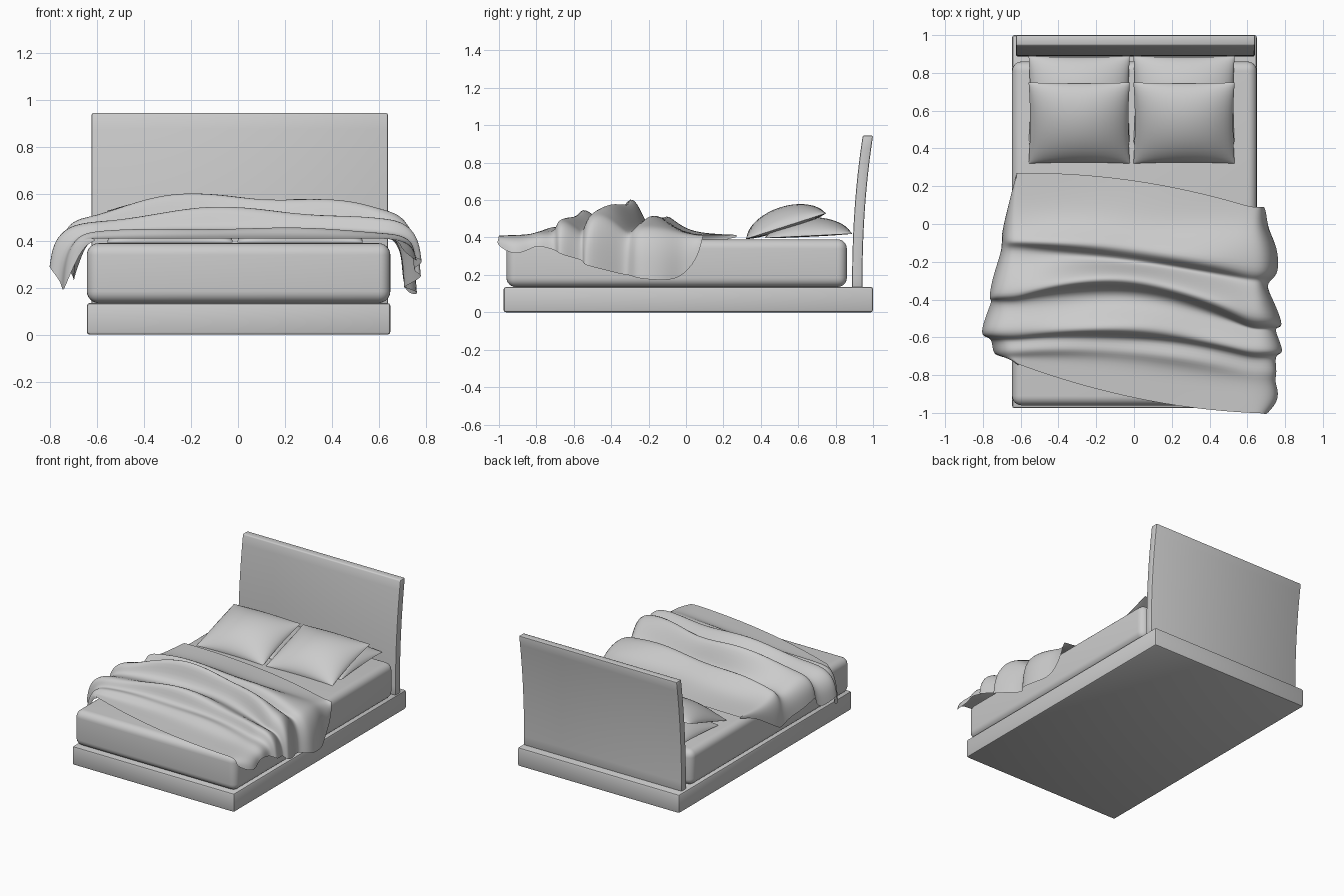
import bpy, bmesh, math
from mathutils import Vector

if "Cube" in bpy.data.objects:
    bpy.data.objects.remove(bpy.data.objects["Cube"])

grey = bpy.data.materials.new("light grey")
grey.diffuse_color = (0.6, 0.6, 0.6, 1)
grey.use_nodes = True
grey.node_tree.nodes["Principled BSDF"].inputs["Base Color"].default_value = grey.diffuse_color


def finish(name, bm, bevel=0, segments=3, subsurf=0, angle=40):
    """Turn a bmesh into a named, shaded object with optional modifiers."""
    me = bpy.data.meshes.new(name)
    bm.to_mesh(me)
    bm.free()
    me.materials.append(grey)
    ob = bpy.data.objects.new(name, me)
    bpy.context.collection.objects.link(ob)
    bpy.ops.object.select_all(action='DESELECT')
    ob.select_set(True)
    bpy.context.view_layer.objects.active = ob
    if bevel:
        m = ob.modifiers.new("bevel", 'BEVEL')
        m.width, m.segments, m.limit_method = bevel, segments, 'ANGLE'
    if subsurf:
        m = ob.modifiers.new("subsurf", 'SUBSURF')
        m.levels = m.render_levels = subsurf
    for m in list(ob.modifiers):
        bpy.ops.object.modifier_apply(modifier=m.name)
    bpy.ops.object.shade_smooth_by_angle(angle=math.radians(angle))
    return ob


def box(name, x0, x1, y0, y1, z0, z1, bevel, segments):
    bm = bmesh.new()
    bmesh.ops.create_cube(bm, size=1)
    for v in bm.verts:
        v.co = ((x0 + x1) / 2 + v.co.x * (x1 - x0),
                (y0 + y1) / 2 + v.co.y * (y1 - y0),
                (z0 + z1) / 2 + v.co.z * (z1 - z0))
    finish(name, bm, bevel, segments)


def grid_faces(bm, rows, flip=False):
    for a, b in zip(rows, rows[1:]):
        for i in range(len(a) - 1):
            f = [a[i], a[i + 1], b[i + 1], b[i]]
            bm.faces.new(f[::-1] if flip else f)


# Base and mattress
box("bed_base", -0.645, 0.65, -0.975, 1.0, 0, 0.135, 0.012, 2)
box("mattress", -0.645, 0.65, -0.96, 0.86, 0.135, 0.39, 0.05, 6)

# Curved headboard: side profile pushed across the width
bm = bmesh.new()
front = [(0.888 + 0.057 * t ** 2.2, 0.13 + 0.815 * t) for t in [i / 12 for i in range(13)]]
profile = front + [(y + 0.055, z) for y, z in reversed(front)]
face = bm.faces.new([bm.verts.new((-0.625, y, z)) for y, z in profile])
side = bmesh.ops.extrude_face_region(bm, geom=[face])["geom"]
for v in side:
    if isinstance(v, bmesh.types.BMVert):
        v.co.x = 0.64
bmesh.ops.recalc_face_normals(bm, faces=bm.faces)
finish("headboard", bm, 0.008, 2)


# Pillows: two domed sheets joined at a pinched seam, laid along a tilted chord
def pillow(name, cx, half, near, far, up, down, n=20):
    bm = bmesh.new()
    near, far = Vector((0, *near)), Vector((0, *far))
    along = far - near
    normal = Vector((0, -along.z, along.y)).normalized()
    for depth, flip in ((up, False), (-down, True)):
        rows = []
        for j in range(n + 1):
            v = -math.cos(math.pi * j / n)
            row = []
            for i in range(n + 1):
                u = -math.cos(math.pi * i / n)
                puff = ((1 - u * u) * (1 - v * v)) ** 0.6
                x = cx + half * u * (1 - 0.03 * (1 - v * v))
                vv = v * (1 - 0.03 * (1 - u * u))
                p = near + along * (vv + 1) / 2 + normal * depth * puff
                row.append(bm.verts.new((x, p.y, p.z)))
            rows.append(row)
        grid_faces(bm, rows, flip)
    bmesh.ops.remove_doubles(bm, verts=bm.verts, dist=0.0005)
    finish(name, bm, angle=60)


for label, cx in (("left", -0.29), ("right", 0.265)):
    pillow(label + "_lower_pillow", cx, 0.268, (0.42, 0.397), (0.89, 0.42), 0.10, 0.005)
    pillow(label + "_upper_pillow", cx, 0.268, (0.32, 0.392), (0.75, 0.53), 0.105, 0.02)

# Rumpled blanket, one row per fold line from back to front:
# y left, y middle, y right, crest z, left hem x z, right hem x z
FOLDS = [
    (0.27, 0.23, 0.09, .415, -.62, .40, .69, .40),
    (0.15, 0.12, 0.05, .42, -.65, .38, .70, .28),
    (0.05, 0.00, -.02, .435, -.68, .30, .71, .18),
    (-.05, -.08, -.12, .49, -.70, .24, .76, .17),
    (-.10, -.15, -.27, .54, -.70, .22, .77, .18),
    (-.12, -.19, -.29, .43, -.70, .24, .72, .20),
    (-.20, -.22, -.33, .46, -.72, .28, .70, .20),
    (-.30, -.27, -.42, .58, -.75, .30, .74, .22),
    (-.39, -.32, -.52, .62, -.77, .36, .79, .25),
    (-.40, -.35, -.55, .47, -.75, .30, .77, .26),
    (-.46, -.43, -.56, .46, -.77, .24, .74, .28),
    (-.55, -.53, -.63, .54, -.81, .30, .78, .30),
    (-.60, -.58, -.69, .54, -.80, .28, .79, .32),
    (-.61, -.60, -.70, .43, -.75, .22, .74, .33),
    (-.67, -.68, -.78, .47, -.75, .17, .76, .36),
    (-.70, -.72, -.83, .42, -.72, .25, .74, .34),
    (-.72, -.82, -.93, .415, -.66, .38, .78, .30),
    (-.74, -.92, -1.0, .41, -.61, .40, .70, .36),
]
EDGE, FLAT, HANG = 0.62, 14, 4
bm = bmesh.new()
rows = []
for r, (yl, ym, yr, z, xl, zl, xr, zr) in enumerate(FOLDS):

    def top(s):
        """Point on the blanket's upper part, s from -1 (left) to 1 (right)."""
        y = ym + s * (yr - yl) / 2 + s * s * ((yl + yr) / 2 - ym)
        lift = (z - 0.41) * (1 - 0.4 * s * s + 0.12 * math.sin(5 * s + 1.3 * r))
        return Vector((EDGE * s, y, 0.41 + max(lift, 0)))

    def hang(s, hx, hz):
        """Curve from the mattress edge out and down to the hem."""
        a = top(s)
        hem = Vector((hx, a.y + 0.012 * math.sin(2.1 * r), hz))
        mid = Vector((hx, a.y, a.z))
        ts = [k / HANG for k in range(1, HANG + 1)]
        return [a * (1 - t) ** 2 + mid * 2 * t * (1 - t) + hem * t * t for t in ts]

    pts = hang(-1, xl, zl)[::-1]
    pts += [top(2 * i / FLAT - 1) for i in range(FLAT + 1)]
    pts += hang(1, xr, zr)
    rows.append([bm.verts.new(p) for p in pts])
grid_faces(bm, rows, flip=True)
finish("blanket", bm, subsurf=2, angle=70)
